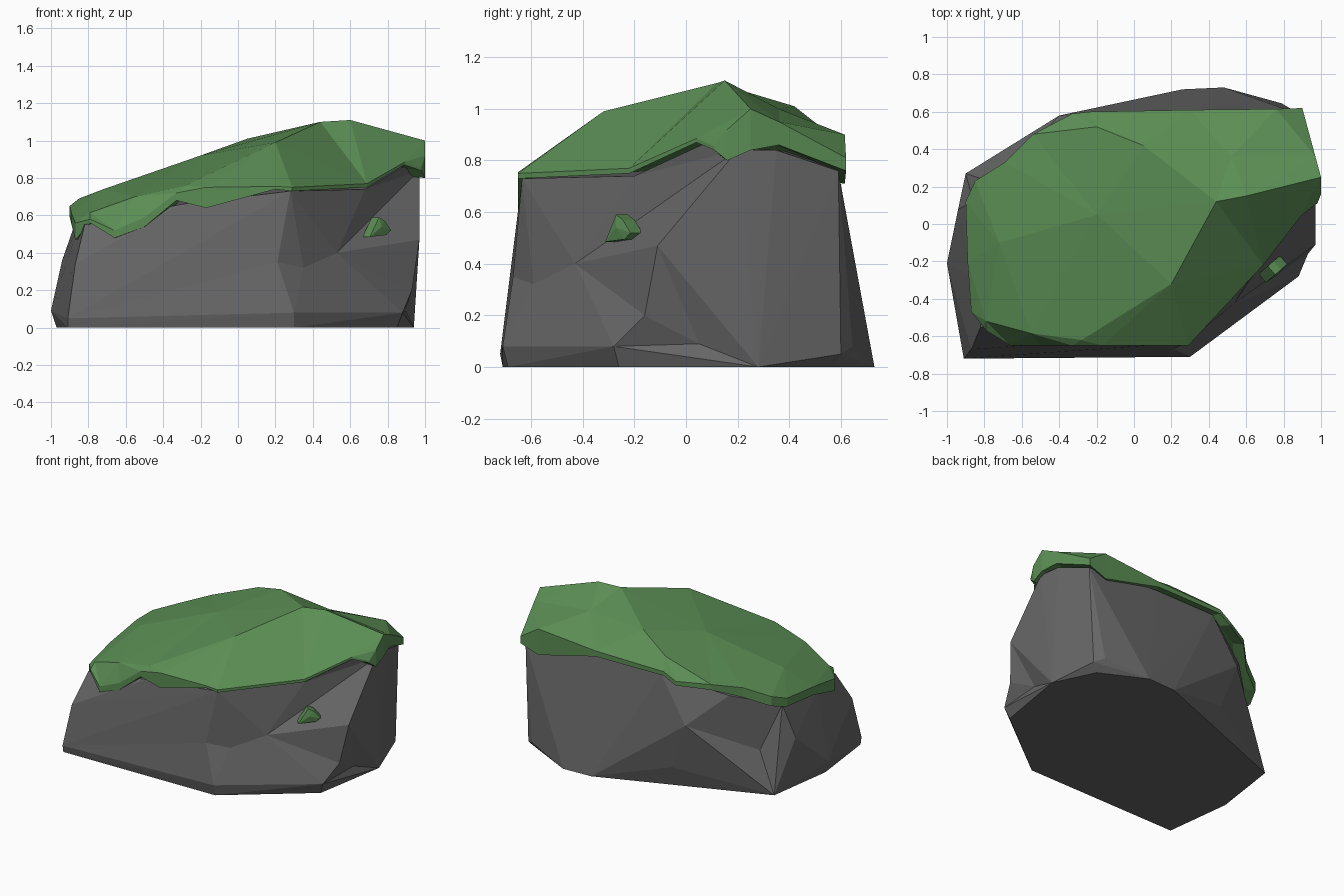
import bpy
import bmesh
from mathutils import Vector
from mathutils.geometry import delaunay_2d_cdt

cube = bpy.data.objects.get("Cube")
if cube:
    bpy.data.objects.remove(cube, do_unlink=True)


def make_material(name, color):
    mat = bpy.data.materials.new(name)
    mat.use_nodes = True
    mat.diffuse_color = color
    mat.node_tree.nodes["Principled BSDF"].inputs["Base Color"].default_value = color
    return mat


def finish(bm, name, mat):
    """Turn a bmesh into a flat shaded object of one colour."""
    bmesh.ops.recalc_face_normals(bm, faces=bm.faces)
    mesh = bpy.data.meshes.new(name)
    bm.to_mesh(mesh)
    bm.free()
    mesh.materials.append(mat)
    obj = bpy.data.objects.new(name, mesh)
    bpy.context.collection.objects.link(obj)


def hull(points):
    """Faceted solid wrapped around a few corner points."""
    bm = bmesh.new()
    for point in points:
        bm.verts.new(point)
    result = bmesh.ops.convex_hull(bm, input=bm.verts)
    loose = {v for v in result["geom_interior"] if isinstance(v, bmesh.types.BMVert)}
    bmesh.ops.delete(bm, geom=list(loose), context="VERTS")
    bmesh.ops.recalc_face_normals(bm, faces=bm.faces)
    bm.normal_update()
    return bm


def hollow_side(bm, direction, center):
    """Merge the facets of one side and fan them around a sunken centre."""
    side = [f for f in bm.faces if f.normal.dot(direction) > 0.85 and f.normal.z > -0.15]
    merged = bmesh.ops.dissolve_faces(bm, faces=side)["region"]
    biggest = max(merged, key=lambda f: f.calc_area())
    bmesh.ops.poke(bm, faces=[biggest])["verts"][0].co = center


def nearest_edge(bm, near):
    near = Vector(near)
    return min(bm.edges, key=lambda e: ((e.verts[0].co + e.verts[1].co) / 2 - near).length)


def dent_edge(bm, near, target):
    """Break the edge whose middle is nearest, and push the break to the target."""
    edge = nearest_edge(bm, near)
    vert = bmesh.utils.edge_split(edge, edge.verts[0], 0.5)[1]
    for face in list(vert.link_faces):
        beside = {e.other_vert(vert) for e in vert.link_edges}
        across = [v for v in face.verts if v != vert and v not in beside]
        if across:
            bmesh.utils.face_split(face, vert, across[0])
    vert.co = target


def moss_sheet(name, rim, crown, mat):
    """Draped sheet: rim entries are x, y, lower z, upper z; crown entries are x, y, z."""
    tops = [Vector((x, y, high)) for x, y, low, high in rim] + [Vector(p) for p in crown]
    outline = list(range(len(rim)))
    flat = [p.to_2d() for p in tops]
    verts, _, faces, origin, _, _ = delaunay_2d_cdt(flat, [], [outline], 1, 0.0001)
    bm = bmesh.new()
    upper = [bm.verts.new(p) for p in tops]
    lower = [bm.verts.new((x, y, low)) for x, y, low, high in rim]
    inner = [bm.verts.new((x * 0.9, y * 0.9, low + 0.01)) for x, y, low, high in rim]
    for face in faces:
        bm.faces.new([upper[origin[i][0]] for i in face])
    # Hanging edge and the lip folded in against the stone
    for ring_a, ring_b in ((upper, lower), (lower, inner)):
        for i in outline:
            j = (i + 1) % len(rim)
            bm.faces.new((ring_a[i], ring_a[j], ring_b[j], ring_b[i]))
    bm.faces.new(inner)
    finish(bm, name, mat)


stone = make_material("stone grey", (0.135, 0.135, 0.135, 1))
moss = make_material("moss green", (0.105, 0.27, 0.09, 1))
along, out = Vector((.76, .65, 0)), Vector((.65, -.76, 0))

# Stone: foot outline, bulging middle corners, shoulder under the moss
foot = [(-.91, -.71), (.3, -.69), (.85, -.26), (.94, .28), (.8, .57),
        (.48, .73), (.26, .72), (-.9, .27), (-.97, -.22)]
middle = [(-.91, -.72, .05), (-.87, -.67, .34), (-.2, -.69, .24), (.3, -.71, .08),
          (.88, -.28, .08), (.93, -.16, .2), (.97, -.11, .47), (.85, .6, .05),
          (.79, .645, .08), (-.28, .56, .15), (-.4, .58, .49), (-.94, .08, .36),
          (-1, -.21, .09)]
shoulder = [(-.82, -.55, .55), (-.65, -.62, .5), (-.3, -.63, .66), (.28, -.635, .73),
            (.88, .06, .86), (.97, .2, .84), (.95, .35, .84), (.88, .59, .76),
            (.3, .58, .81), (-.2, .57, .81), (-.6, .36, .68), (-.86, .12, .59),
            (-.85, -.3, .55)]
boulder = hull([(x, y, 0) for x, y in foot] + middle + shoulder)
hollow_side(boulder, out, (.53, -.43, .4))
dent_edge(boulder, (.29, -.67, .41), (.21, -.67, .35))
dent_edge(boulder, (.37, -.55, .37), (.35, -.59, .32))
dent_edge(boulder, (.58, -.28, .79), (.68, -.2, .74))
bmesh.utils.edge_rotate(nearest_edge(boulder, (.705, -.185, .63)))
dent_edge(boulder, (.935, .06, .1), (.895, .05, .09))
dent_edge(boulder, (-.78, .28, .31), (-.75, .22, .27))
finish(boulder, "boulder", stone)

# Moss cap draped over the top
rim = [(-.87, -.47, .47, .56), (-.79, -.57, .56, .58), (-.66, -.65, .48, .52),
       (-.5, -.65, .54, .59), (-.33, -.65, .68, .72), (-.17, -.65, .64, .75),
       (.2, -.65, .74, .755), (.29, -.65, .73, .75), (.69, -.22, .75, .77),
       (.89, .04, .87, .885), (.98, .11, .84, .855), (1, .16, .8, .92),
       (1, .25, .84, 1), (.97, .36, .86, .95), (.9, .62, .76, .81),
       (.76, .615, .71, .9), (.3, .61, .82, .86), (-.24, .6, .82, .85),
       (-.33, .59, .77, .8), (-.54, .48, .75, .79), (-.69, .33, .68, .75),
       (-.85, .23, .62, .69), (-.9, .12, .59, .65), (-.89, -.2, .55, .61)]
crown = [(.2, -.32, .99), (.44, .12, 1.1), (.6, .15, 1.11), (.52, .36, 1.0),
         (.05, .42, 1.01), (-.2, .52, .92), (-.2, .05, .92), (-.72, -.1, .74),
         (-.28, -.62, .76), (-.55, -.585, .7), (-.79, -.52, .615)]
moss_sheet("moss_cap", rim, crown, moss)

# Small moss tuft clinging to the side face
tuft = [(-.075, -.055), (-.01, .05), (.03, .03), (.075, -.02), (.04, -.045), (-.04, -.04)]
center = Vector((.762, -.264, .54))
edge = [center + along * t + Vector((0, 0, z)) for t, z in tuft]
finish(hull(edge + [p - out * .06 for p in edge] + [center + out * .01]), "moss_tuft", moss)
